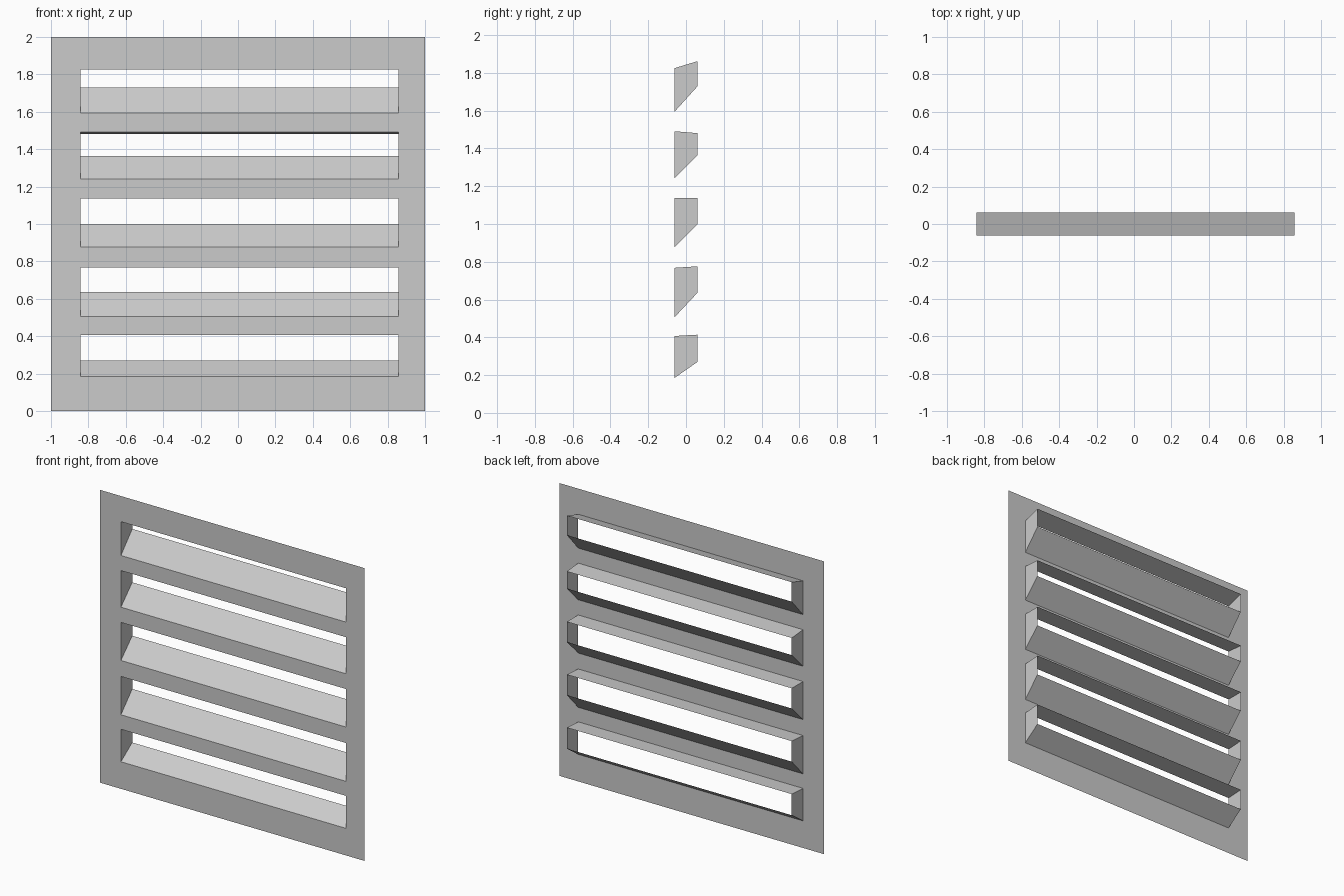
import bpy, bmesh

if "Cube" in bpy.data.objects:
    bpy.data.objects.remove(bpy.data.objects["Cube"])

FRONT, BACK = -0.061, 0.061
LEFT, RIGHT = -0.842, 0.858

# Each opening: front bottom z, front top z, back bottom z, back top z
OPENINGS = [
    (0.185, 0.407, 0.270, 0.414),
    (0.506, 0.768, 0.636, 0.776),
    (0.877, 1.137, 0.999, 1.137),
    (1.241, 1.491, 1.364, 1.481),
    (1.594, 1.825, 1.729, 1.862),
]


def make_object(name, quads):
    """Build a flat-shaded sheet object from a list of quads."""
    bm = bmesh.new()
    for quad in quads:
        bm.faces.new([bm.verts.new(p) for p in quad])
    bmesh.ops.remove_doubles(bm, verts=bm.verts, dist=0.0005)
    mesh = bpy.data.meshes.new(name)
    bm.to_mesh(mesh)
    bm.free()
    obj = bpy.data.objects.new(name, mesh)
    bpy.context.collection.objects.link(obj)
    return obj


def front_quad(x0, x1, z0, z1):
    return [(x0, FRONT, z0), (x1, FRONT, z0), (x1, FRONT, z1), (x0, FRONT, z1)]


# Thin front panel: grid of cells with the openings left out
xs = [-1, LEFT, RIGHT, 1]
zs = [0] + [z for o in OPENINGS for z in o[:2]] + [2]
panel = []
for i in range(3):
    for j in range(len(zs) - 1):
        is_opening = i == 1 and j % 2 == 1
        if not is_opening:
            panel.append(front_quad(xs[i], xs[i + 1], zs[j], zs[j + 1]))
make_object("vent_panel", panel)

# Slanted sleeves behind each opening: sill, top and two side walls
for n, (fb, ft, bb, bt) in enumerate(OPENINGS, 1):
    front = [(LEFT, FRONT, fb), (RIGHT, FRONT, fb), (RIGHT, FRONT, ft), (LEFT, FRONT, ft)]
    back = [(LEFT, BACK, bb), (RIGHT, BACK, bb), (RIGHT, BACK, bt), (LEFT, BACK, bt)]
    walls = [[front[k], front[(k + 1) % 4], back[(k + 1) % 4], back[k]] for k in range(4)]
    make_object(f"vent_sleeve_{n}", walls)
